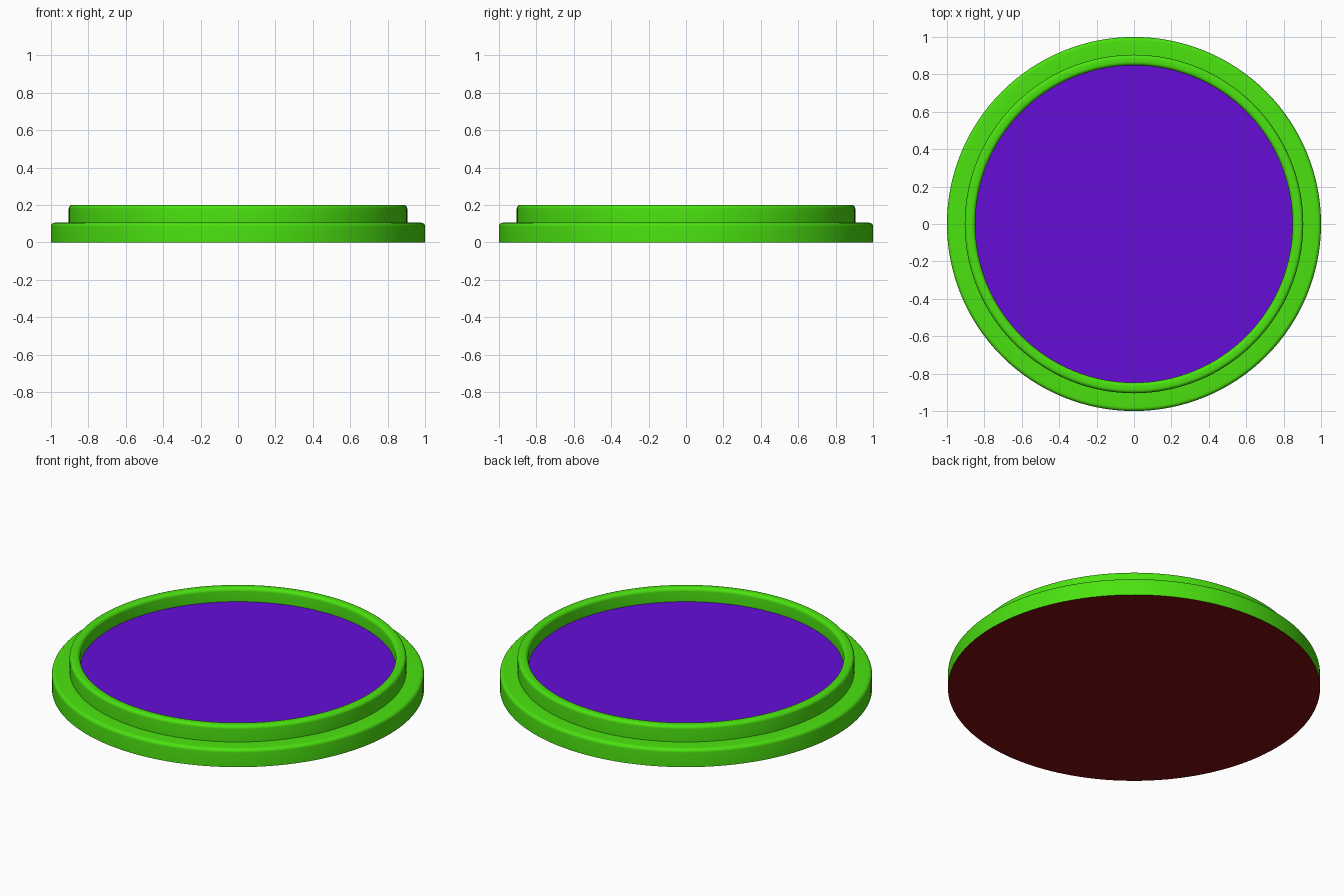
import bpy, bmesh, math

if "Cube" in bpy.data.objects:
    bpy.data.objects.remove(bpy.data.objects["Cube"])

SEG = 128


def material(name, rgb):
    m = bpy.data.materials.new(name)
    m.diffuse_color = (*rgb, 1)
    m.use_nodes = True
    m.node_tree.nodes["Principled BSDF"].inputs["Base Color"].default_value = m.diffuse_color
    return m


def finish(name, bm, mat):
    mesh = bpy.data.meshes.new(name)
    bm.to_mesh(mesh)
    bm.free()
    mesh.materials.append(mat)
    ob = bpy.data.objects.new(name, mesh)
    bpy.context.collection.objects.link(ob)
    bpy.context.view_layer.objects.active = ob
    ob.select_set(True)
    bpy.ops.object.shade_smooth_by_angle(angle=math.radians(35))
    ob.select_set(False)
    return ob


def fillet(cx, cz, r, a0, a1, n=6):
    """Arc of profile points, angles in degrees."""
    return [(cx + r * math.cos(math.radians(a0 + (a1 - a0) * i / n)),
             cz + r * math.sin(math.radians(a0 + (a1 - a0) * i / n))) for i in range(n + 1)]


def lathe(name, profile, mat):
    bm = bmesh.new()
    rings = [[bm.verts.new((r * math.cos(t), r * math.sin(t), z))
              for t in (2 * math.pi * i / SEG for i in range(SEG))] for r, z in profile]
    for a, b in zip(rings, rings[1:]):
        for i in range(SEG):
            j = (i + 1) % SEG
            bm.faces.new((a[i], a[j], b[j], b[i]))
    return finish(name, bm, mat)


def disc(name, r, z, mat, up):
    bm = bmesh.new()
    bmesh.ops.create_circle(bm, cap_ends=True, segments=SEG, radius=r)
    for v in bm.verts:
        v.co.z = z
    bm.normal_update()
    for f in bm.faces:
        if (f.normal.z > 0) != up:
            f.normal_flip()
    return finish(name, bm, mat)


green = material("green", (0.07, 0.76, 0.005))
purple = material("purple", (0.133, 0.004, 0.69))
dark_red = material("dark_red", (0.21, 0.004, 0.004))

# Stepped rim: wide lower flange, narrower raised lip, recess wall
F = 0.02
profile = [(1.0, 0.0)]
profile += fillet(1.0 - F, 0.105 - F, F, 0, 90)
profile += [(0.905, 0.105)]
profile += fillet(0.905 - F, 0.2 - F, F, 0, 90)
profile += fillet(0.848 + F, 0.2 - F, F, 90, 180)
profile += [(0.848, 0.12)]
lathe("rim", profile, green)

# Recessed top face and flat underside
disc("inset_face", 0.848, 0.12, purple, True)
disc("underside", 1.0, 0.0, dark_red, False)
